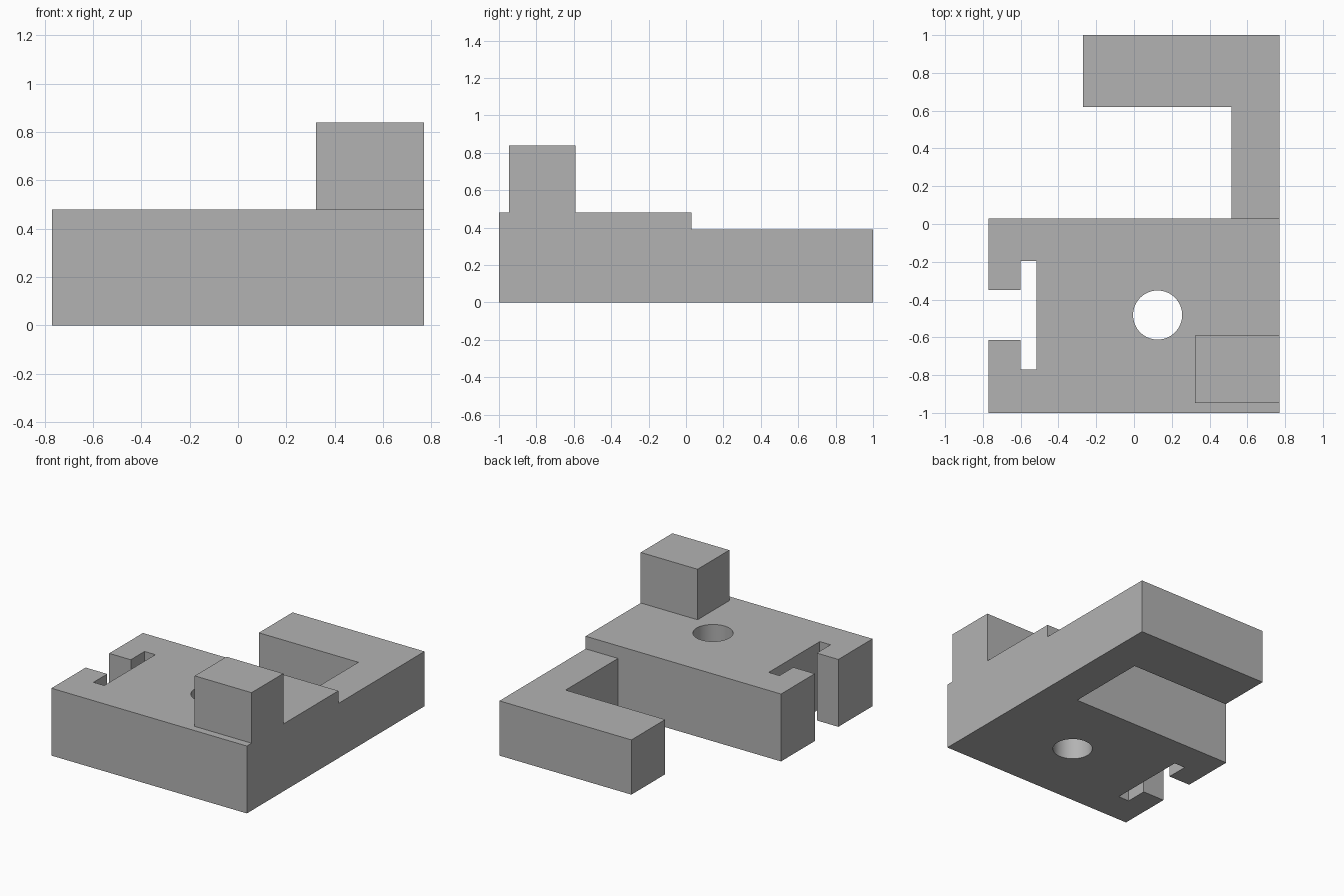
import bpy
import bmesh
from math import radians

cube = bpy.data.objects.get("Cube")
if cube:
    bpy.data.objects.remove(cube, do_unlink=True)

grey = bpy.data.materials.new("plain grey")
grey.use_nodes = True
colour = (0.45, 0.45, 0.45, 1)
grey.diffuse_color = colour
grey.node_tree.nodes["Principled BSDF"].inputs["Base Color"].default_value = colour


def prism(name, outline, bottom, top):
    """Extrude a flat counter-clockwise outline from bottom to top."""
    mesh = bpy.data.meshes.new(name)
    bm = bmesh.new()
    face = bm.faces.new([bm.verts.new((x, y, bottom)) for x, y in outline])
    side = bmesh.ops.extrude_face_region(bm, geom=[face])["geom"]
    verts = [v for v in side if isinstance(v, bmesh.types.BMVert)]
    bmesh.ops.translate(bm, verts=verts, vec=(0, 0, top - bottom))
    bmesh.ops.recalc_face_normals(bm, faces=bm.faces)
    bm.to_mesh(mesh)
    bm.free()
    mesh.materials.append(grey)
    obj = bpy.data.objects.new(name, mesh)
    bpy.context.collection.objects.link(obj)
    return obj


left, right = -0.77, 0.77
body_top, arm_top, block_top = 0.48, 0.39, 0.84
body_back = 0.03

# Main body with a T-shaped slot open on its right side
body = prism("body", [
    (left, -1), (right, -1), (right, body_back), (left, body_back),
    (left, -0.35), (-0.6, -0.35), (-0.6, -0.195), (-0.515, -0.195),
    (-0.515, -0.77), (-0.6, -0.77), (-0.6, -0.615), (left, -0.615),
], 0, body_top)

# Round hole straight through the body
bpy.ops.mesh.primitive_cylinder_add(vertices=64, radius=0.13, depth=2,
                                    location=(0.125, -0.482, 0.24))
cutter = bpy.context.object
cutter.name = "hole_cutter"
cutter.data.materials.append(grey)
cutter.hide_render = True
hole = body.modifiers.new("round hole", "BOOLEAN")
hole.operation = "DIFFERENCE"
hole.solver = "EXACT"
hole.object = cutter

# Bake the hole, then discard the cutter
bpy.ops.object.select_all(action="DESELECT")
body.select_set(True)
bpy.context.view_layer.objects.active = body
bpy.ops.object.modifier_apply(modifier=hole.name)
bpy.data.objects.remove(cutter, do_unlink=True)
bpy.ops.object.shade_smooth_by_angle(angle=radians(30))

# Lower L-shaped arm behind the body
prism("rear_arm", [
    (0.515, body_back), (right, body_back), (right, 1),
    (-0.27, 1), (-0.27, 0.62), (0.515, 0.62),
], 0, arm_top)

# Raised block at the front left corner
prism("raised_block", [
    (0.322, -0.947), (right, -0.947), (right, -0.59), (0.322, -0.59),
], body_top, block_top)
